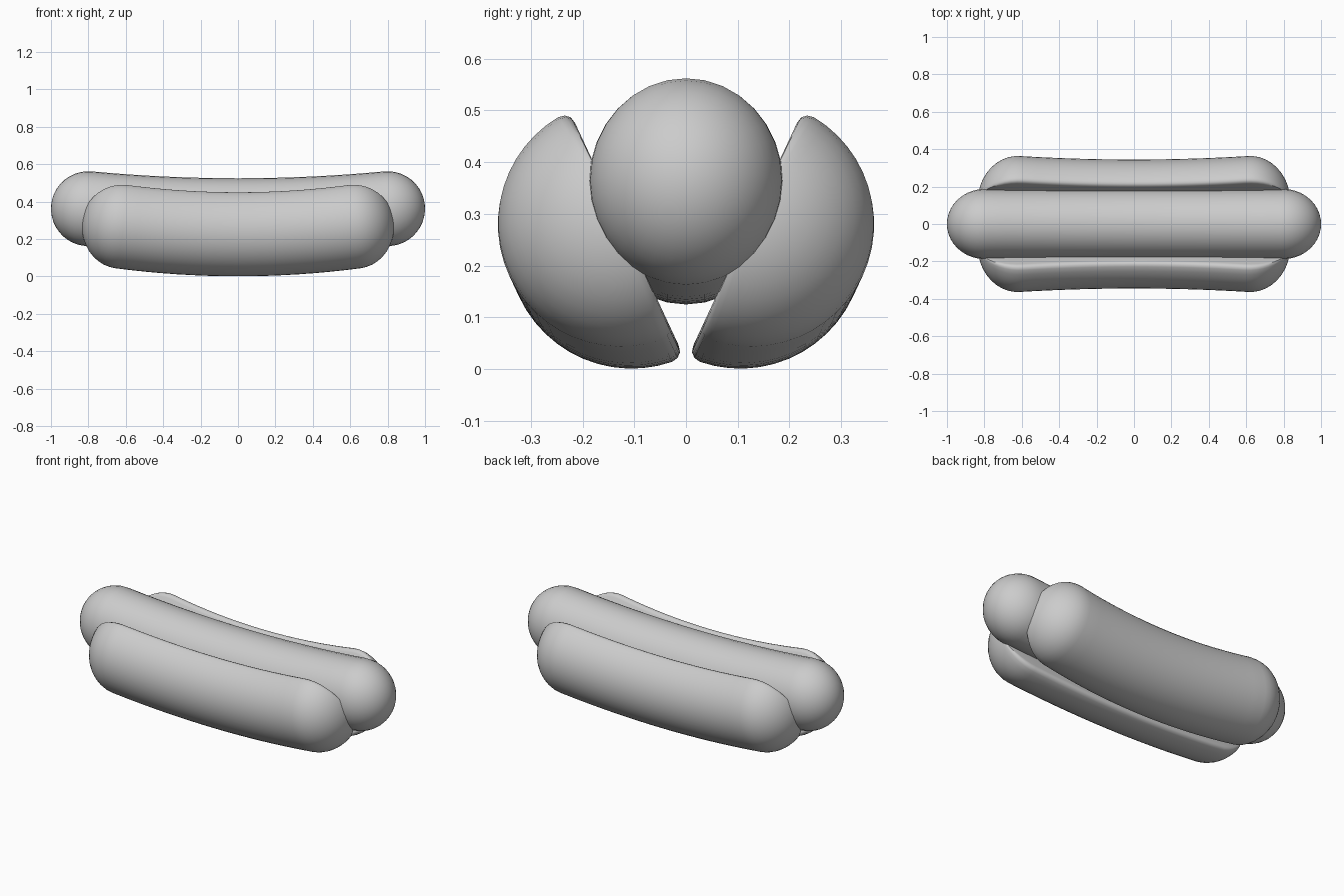
import bpy, bmesh
from math import sin, cos, pi, radians, atan

if "Cube" in bpy.data.objects:
    bpy.data.objects.remove(bpy.data.objects["Cube"])

def bent_capsule(name, profile, half, cap, rise, loc=(0, 0, 0), tilt=0):
    """Loft a closed (y, z) profile along an upward-curving x path, with round caps."""
    stations = []                                  # (path x, offset beyond path, scale)
    n_cap, n_body = 10, 16
    right = [(half, cap * sin(a), cos(a)) for a in (pi / 2 * i / n_cap for i in range(1, n_cap))]
    stations += [(-x, -o, s) for x, o, s in reversed(right)]
    stations += [(half * (2 * i / n_body - 1), 0, 1) for i in range(n_body + 1)]
    stations += right

    def place(px, off, y, z):
        a = atan(2 * rise * px / half ** 2)
        return (px + off * cos(a) - z * sin(a), y,
                rise * (px / half) ** 2 + off * sin(a) + z * cos(a))

    bm = bmesh.new()
    rings = [[bm.verts.new(place(px, o, y * s, z * s)) for y, z in profile] for px, o, s in stations]
    n = len(profile)
    for r0, r1 in zip(rings, rings[1:]):
        for i in range(n):
            j = (i + 1) % n
            bm.faces.new((r0[i], r0[j], r1[j], r1[i]))
    for sgn, ring in ((-1, rings[0]), (1, rings[-1])):
        tip = bm.verts.new(place(sgn * half, sgn * cap, 0, 0))
        for i in range(n):
            bm.faces.new((ring[i], ring[(i + 1) % n], tip))
    bmesh.ops.recalc_face_normals(bm, faces=bm.faces)
    me = bpy.data.meshes.new(name)
    bm.to_mesh(me)
    bm.free()
    ob = bpy.data.objects.new(name, me)
    bpy.context.collection.objects.link(ob)
    ob.location = loc
    ob.rotation_euler.x = tilt
    bpy.ops.object.select_all(action='DESELECT')
    ob.select_set(True)
    bpy.context.view_layer.objects.active = ob
    bpy.ops.object.shade_smooth_by_angle(angle=radians(40))
    return ob

# sausage: slightly tall round section
bent_capsule("sausage", [(0.187 * cos(2 * pi * i / 32), 0.2 * sin(2 * pi * i / 32)) for i in range(32)],
             0.8, 0.2, 0.0375, (0, 0, 0.325))

# bun halves: half-round section with softened rims and a flat inner face
R = 0.24
arc = [(R * cos(radians(a)), R * sin(radians(a))) for a in range(-84, 85, 7)]
rim = [(0.012, 0.236), (0.003, 0.228), (0, 0.214), (0, 0.1)]
half_round = arc + rim + [(0, 0)] + [(y, -z) for y, z in reversed(rim)]
for name, side in (("bun_front", -1), ("bun_back", 1)):
    bent_capsule(name, [(side * y, z) for y, z in half_round],
                 0.625, 0.21, 0.045, (0, side * 0.105, 0.241), -side * radians(25))
